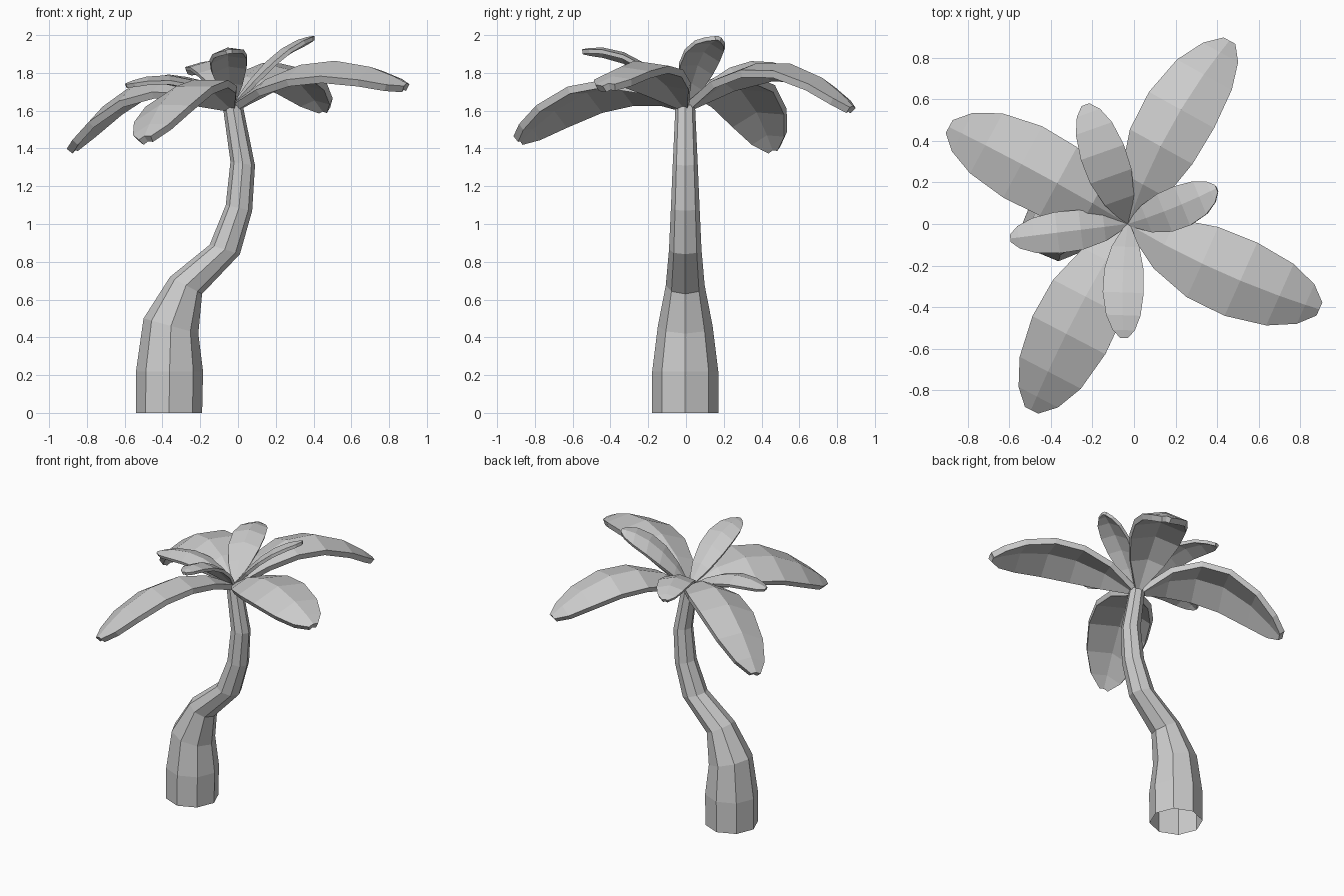
import bpy
import math
from mathutils import Vector

default = bpy.data.objects.get("Cube")
if default:
    bpy.data.objects.remove(default, do_unlink=True)

# Single plain grey for the whole model
grey = bpy.data.materials.new("plain_grey")
grey.use_nodes = True
color = (0.6, 0.6, 0.6, 1)
grey.diffuse_color = color
shader = next(n for n in grey.node_tree.nodes if n.type == "BSDF_PRINCIPLED")
shader.inputs["Base Color"].default_value = color


def add_object(name, verts, faces):
    mesh = bpy.data.meshes.new(name)
    mesh.from_pydata(verts, [], faces)
    mesh.materials.append(grey)
    obj = bpy.data.objects.new(name, mesh)
    bpy.context.collection.objects.link(obj)
    return obj


# Trunk: tilted eight-sided rings, given by left point, right point and depth radius
SIDES = 8
rings = [
    ((-.54, 0), (-.19, 0), .175),
    ((-.54, .22), (-.185, .22), .175),
    ((-.5, .5), (-.21, .42), .145),
    ((-.36, .72), (-.19, .63), .103),
    ((-.15, .89), (.01, .84), .086),
    ((-.065, 1.1), (.075, 1.07), .076),
    ((-.04, 1.33), (.09, 1.31), .066),
    ((-.08, 1.62), (.025, 1.63), .052),
]


def build_trunk():
    verts, faces = [], []
    for left, right, depth in rings:
        a = Vector((left[0], -.004, left[1]))
        b = Vector((right[0], -.004, right[1]))
        center, half = (a + b) / 2, (b - a) / 2
        for k in range(SIDES):
            ang = math.tau * k / SIDES
            verts.append(center + half * math.cos(ang) + Vector((0, depth * math.sin(ang), 0)))
    for r in range(len(rings) - 1):
        for k in range(SIDES):
            n = (k + 1) % SIDES
            low, high = r * SIDES, (r + 1) * SIDES
            faces.append((low + k, low + n, high + n, high + k))
    # Closed at the crown, open at the ground
    faces.append(range((len(rings) - 1) * SIDES, len(rings) * SIDES))
    add_object("trunk", verts, faces)


# Frond: creased blade along a parabolic arc, bent and rolled sideways, thickened downwards
stations = [(0, .1), (.2, .68), (.4, .96), (.6, 1), (.8, .84), (.93, .54), (1, .18)]
CROWN = Vector((-.03, 0, 1.635))


def build_frond(name, angle, length, width, middle, tip, roll, bend, thickness):
    ang, tilt = math.radians(angle), math.radians(roll)
    along = Vector((math.cos(ang), math.sin(ang), 0))
    flat_side = Vector((-along.y, along.x, 0))
    side = flat_side * math.cos(tilt) + Vector((0, 0, math.sin(tilt)))
    up = along.cross(side)
    verts, faces = [], []
    for t, w in stations:
        rise = (4 * middle - tip) * t - (4 * middle - 2 * tip) * t * t
        sway = flat_side * bend * 4 * t * (1 - t)
        ridge = CROWN + along * length * t + sway + Vector((0, 0, rise))
        half = width * w
        drop = up * half * .28
        verts += [ridge - side * half - drop, ridge, ridge + side * half - drop]
    for s in range(len(stations) - 1):
        for c in (3 * s, 3 * s + 1):
            faces.append((c, c + 3, c + 4, c + 1))
    frond = add_object(name, verts, faces)
    solid = frond.modifiers.new("thickness", "SOLIDIFY")
    solid.thickness = thickness
    solid.offset = -1


build_trunk()

# Large drooping fronds
for name, angle, length, width, middle, tip, roll, bend in [
    ("large_frond_back_left", 61, 1.01, .18, .225, -.01, -4, .045),
    ("large_frond_back_right", 151.5, .98, .2, .145, -.22, -12, -.01),
    ("large_frond_front_right", 242.5, 1.01, .205, .12, -.17, 15, -.02),
    ("large_frond_front_left", -24, 1.01, .195, .225, .11, 8, -.03),
]:
    build_frond(name, angle, length, width, middle, tip, roll, bend, .04)

# Small upright fronds
for name, angle, length, width, middle, tip, roll, bend in [
    ("small_frond_left", 22, .46, .105, .26, .36, -14, -.01),
    ("small_frond_back", 109.5, .61, .11, .215, .175, 0, 0),
    ("small_frond_right", 187, .57, .1, .145, .11, 0, 0),
    ("small_frond_front", 268, .55, .1, .25, .29, 8, -.015),
]:
    build_frond(name, angle, length, width, middle, tip, roll, bend, .022)
